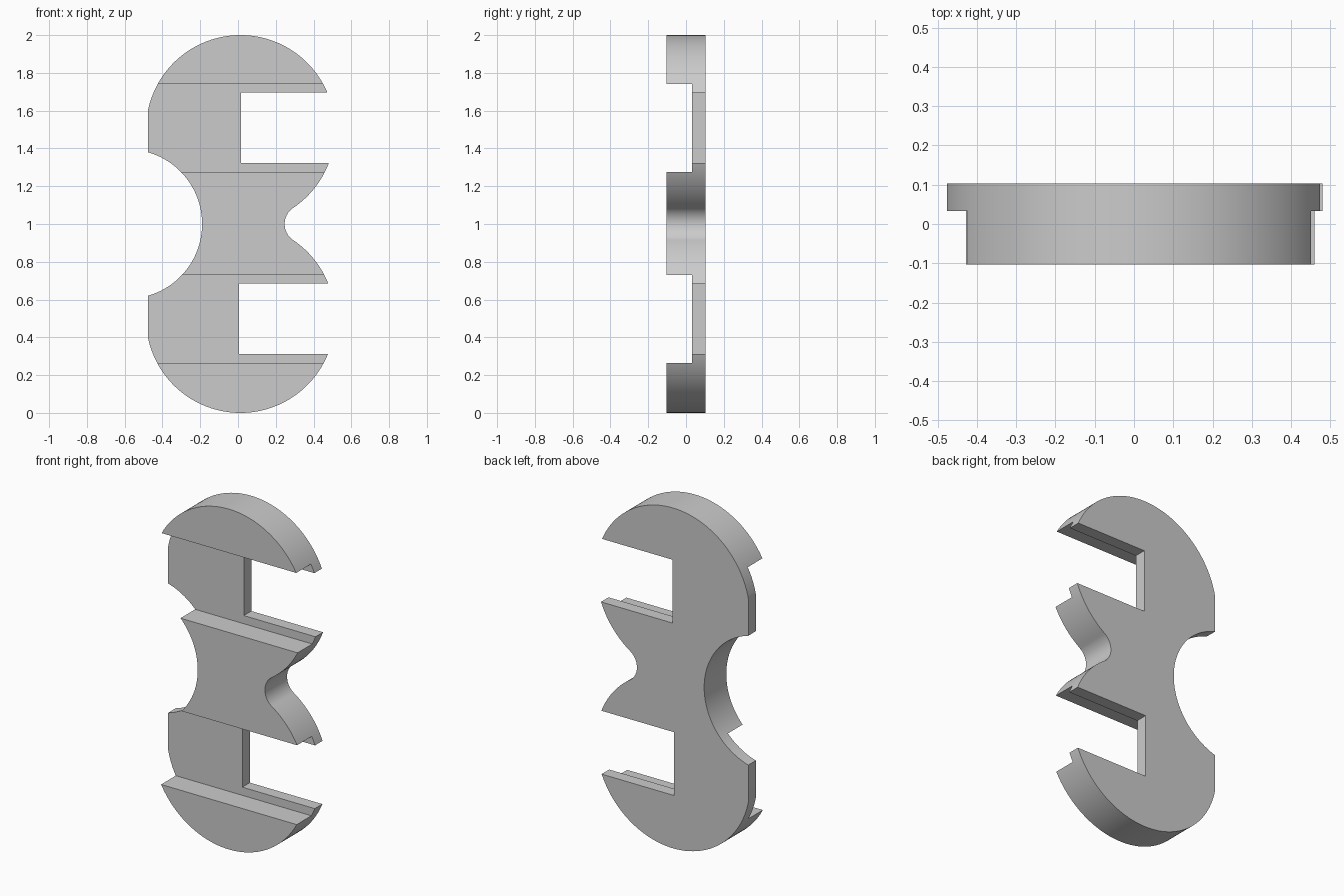
import bpy, bmesh
from math import sin, cos, atan2, acos, asin, pi, radians

cube = bpy.data.objects.get("Cube")
if cube:
    bpy.data.objects.remove(cube, do_unlink=True)

# Main dimensions
MID = 0.013               # x centre of the two discs
R = 0.5                   # disc radius
LEFT = -0.477             # flat trimmed side
HALF = 0.103              # half thickness
STEP = 0.033              # channel floor depth
NOTCH_X, NOTCH_R = -0.585, 0.395
NECK_X, NECK_R = 0.35, 0.103

grey = bpy.data.materials.new("plain grey")
grey.use_nodes = True
grey.diffuse_color = (0.6, 0.6, 0.6, 1)
grey.node_tree.nodes["Principled BSDF"].inputs["Base Color"].default_value = (0.6, 0.6, 0.6, 1)


def arc(cx, cz, r, a, b, n):
    """Points along an arc from angle a to angle b."""
    return [(cx + r * cos(a + (b - a) * i / n), cz + r * sin(a + (b - a) * i / n))
            for i in range(n + 1)]


def prism(name, outline, y0, y1):
    """Extrude an x-z outline along y."""
    bm = bmesh.new()
    face = bm.faces.new([bm.verts.new((x, y0, z)) for x, z in outline])
    ext = bmesh.ops.extrude_face_region(bm, geom=[face])
    moved = [v for v in ext["geom"] if isinstance(v, bmesh.types.BMVert)]
    bmesh.ops.translate(bm, verts=moved, vec=(0, y1 - y0, 0))
    bmesh.ops.recalc_face_normals(bm, faces=bm.faces)
    mesh = bpy.data.meshes.new(name)
    bm.to_mesh(mesh)
    bm.free()
    obj = bpy.data.objects.new(name, mesh)
    bpy.context.collection.objects.link(obj)
    return obj


def box(name, x0, x1, y0, y1, z0, z1):
    return prism(name, [(x0, z0), (x1, z0), (x1, z1), (x0, z1)], y0, y1)


# Upper half outline: neck fillet, disc rim, flat side, round notch
tangent = atan2(-R, NECK_X - MID)
trim = acos((LEFT - MID) / R)
bite = acos((LEFT - NOTCH_X) / NOTCH_R)
upper = arc(NECK_X, 1, NECK_R, pi, pi + tangent, 16)
upper += arc(MID, 1 + R, R, tangent, trim, 96)[1:]
upper += arc(NOTCH_X, 1, NOTCH_R, bite, 0, 32)
lower = [(x, 2 - z) for x, z in reversed(upper[1:-1])]
body = prism("slotted_plate", upper + lower, -HALF, HALF)
body.data.materials.append(grey)

# Side slots through the plate, and wider shallow channels across the front
cutters = []
for label, drop, slot_x in (("upper", 0, 0.015), ("lower", 1.011, 0.005)):
    cutters.append(box(label + "_slot_cutter", slot_x, 1, -1, 1, 1.323 - drop, 1.695 - drop))
    cutters.append(box(label + "_channel_cutter", -1, 1, -1, STEP, 1.275 - drop, 1.742 - drop))

bpy.context.view_layer.objects.active = body
body.select_set(True)
for cutter in cutters:
    cutter.hide_render = True
    mod = body.modifiers.new(cutter.name, "BOOLEAN")
    mod.operation = "DIFFERENCE"
    mod.solver = "EXACT"
    mod.object = cutter
    bpy.ops.object.modifier_apply(modifier=mod.name)
    bpy.data.objects.remove(cutter, do_unlink=True)

bpy.ops.object.shade_smooth_by_angle(angle=radians(25))
